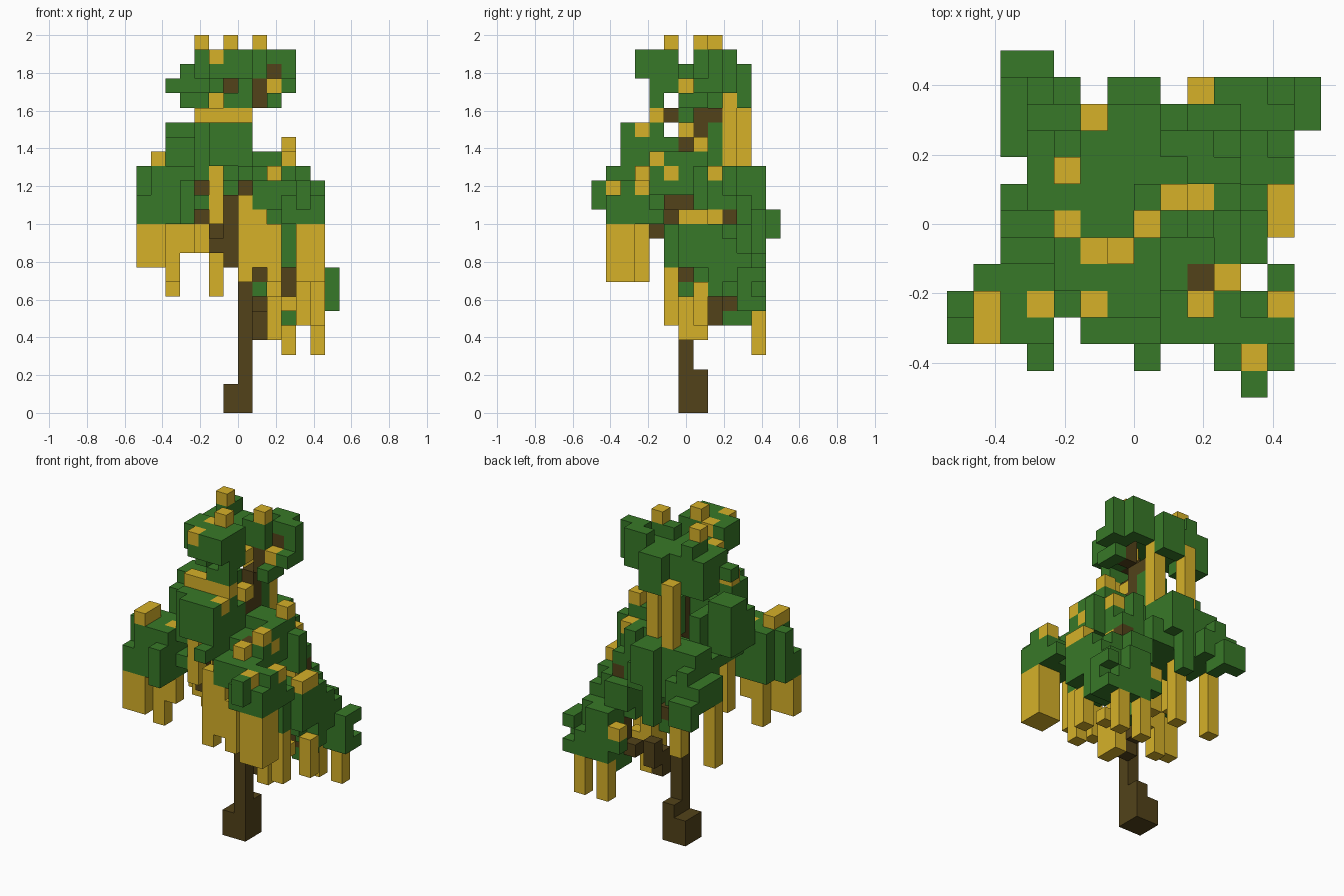
import bpy
import bmesh
from mathutils import Vector

cube = bpy.data.objects.get("Cube")
if cube:
    bpy.data.objects.remove(cube, do_unlink=True)

UNIT = 2 / 26                      # edge of one block
ORIGIN = Vector((-7, -6.5, 0))     # block grid corner
cells = {}                         # block position -> (part, material index)


def make_material(name, colour):
    mat = bpy.data.materials.new(name)
    mat.use_nodes = True
    mat.diffuse_color = (*colour, 1)
    mat.node_tree.nodes["Principled BSDF"].inputs["Base Color"].default_value = (*colour, 1)
    return mat


materials = [make_material("bark brown", (.085, .055, .01)),
             make_material("leaf green", (.039, .19, .021)),
             make_material("blossom yellow", (.67, .44, .022))]


def span(v):
    return range(v, v + 1) if isinstance(v, int) else range(v[0], v[1] + 1)


# Each box is (x, y, z) on the block grid: one position or a first and last one
def fill(part, material, boxes):
    for x, y, z in boxes:
        for i in span(x):
            for j in span(y):
                for k in span(z):
                    cells[i, j, k] = (part, material)


def wood(part, *boxes):
    fill(part, 0, boxes)


def leaves(part, *boxes):
    fill(part, 1, boxes)


def blossom(part, *boxes):
    fill(part, 2, boxes)


# Low branch on the left, towards the back
leaves("low_left_canopy",
       (13, 10, (7, 9)), (13, 11, 9), (13, 11, 7),
       (12, (10, 11), (7, 8)), (12, 10, (9, 10)), (12, 9, 9),
       (11, (9, 11), (8, 9)), ((11, 12), 8, (8, 9)),
       ((10, 11), (10, 11), 10), (10, (10, 11), (7, 9)),
       (10, (9, 10), 6), (11, 11, 7), (9, 11, 8))
blossom("low_left_canopy",
        (9, 11, 9), (12, 11, (4, 6)), (10, 11, (4, 6)))

# Left side canopy with hanging strands
leaves("left_canopy",
       ((9, 11), (5, 9), (10, 12)), ((9, 10), 10, (11, 12)),
       (12, (6, 8), (10, 12)), (12, 9, (10, 11)),
       (8, 6, 8), (11, 7, 9))
blossom("left_canopy",
        (12, (6, 7), 13), (10, 8, 13), (12, 7, (6, 8)),
        (11, 5, (6, 9)), (9, 7, (5, 9)), (9, 6, (5, 7)), (10, 7, 7))

# Front left canopy with hanging strands
leaves("front_left_canopy",
       ((10, 12), (1, 2), (13, 14)), ((9, 12), 3, (13, 14)),
       (10, (2, 3), 15), ((11, 12), 2, 15), (11, 0, (14, 15)),
       (12, 4, 13), ((8, 9), (2, 3), (14, 15)), (7, (1, 3), 16))
blossom("front_left_canopy",
        (11, 1, 15), (12, 3, 15), (9, 3, 16),
        ((11, 12), (1, 2), (9, 12)), (7, 2, (9, 14)),
        (8, 2, (10, 13)), (9, (2, 3), (9, 12)))

# Front right canopy with hanging strands
leaves("front_right_canopy",
       (0, 2, (13, 14)), (0, 3, (13, 16)),
       ((1, 3), (2, 4), (13, 16)), (3, 1, (13, 15)),
       (4, (3, 4), 14), (4, (3, 4), 16))
blossom("front_right_canopy",
        (1, (2, 3), 17), (3, 3, 16), ((0, 1), 2, (10, 12)),
        (2, 3, (9, 12)), (3, 3, (11, 12)), (5, 3, (13, 16)))

# Back right canopy with hanging strands
leaves("back_right_canopy",
       ((2, 3), 12, (12, 13)), ((2, 4), 11, (13, 14)), (3, 11, (12, 15)),
       ((2, 4), (9, 10), (13, 14)), ((3, 4), (9, 10), (15, 16)),
       (3, 8, (13, 15)), (2, (5, 7), 16), (3, (5, 7), (15, 16)))
blossom("back_right_canopy",
        (2, 9, (8, 12)), (5, 9, (8, 12)),
        (4, 5, (11, 12)), (3, 6, (11, 14)))

# Back and middle canopy
leaves("middle_canopy",
       ((5, 8), (9, 10), (13, 14)), ((5, 7), (9, 10), (15, 16)),
       ((6, 7), 11, (14, 16)), (6, 11, (11, 13)),
       ((4, 8), (7, 8), (13, 15)), ((8, 10), (5, 8), (15, 16)),
       ((9, 10), (7, 8), 14), (9, 9, (13, 16)), (10, 9, 14),
       (11, 7, (14, 16)), ((8, 10), (6, 7), 17),
       ((8, 10), 4, (15, 16)), (10, 5, 17))
blossom("middle_canopy",
        (10, 7, 18), (10, 4, 17), (10, 5, 16), (10, 8, 16))

# Upper canopy under the crown
leaves("upper_canopy",
       ((2, 3), (6, 7), (17, 19)), (4, (6, 8), (16, 18)),
       ((4, 7), (3, 5), (17, 18)), ((2, 3), 5, (17, 18)),
       ((5, 7), 2, (17, 19)), ((4, 6), 3, 19), ((4, 7), 4, 19),
       ((6, 7), 8, (17, 19)), (6, 6, 20))
blossom("upper_canopy",
        (7, 3, 19), (7, 6, 19), ((4, 7), 4, 20))

# Crown in loose clumps, with blossoms on top and strands at the back
leaves("crown",
       ((5, 7), (3, 5), (23, 24)), (4, (4, 5), (23, 24)),
       ((5, 6), 6, 23), (5, 4, 22), (7, (4, 5), 22), ((6, 7), 4, 21),
       ((3, 5), (7, 9), (22, 23)), ((3, 4), (8, 9), 21), (2, 7, 22),
       (4, (8, 9), 24), ((6, 8), (7, 9), 23), ((7, 8), 7, 24),
       ((6, 7), 10, (21, 23)), ((8, 9), 9, (22, 24)),
       ((9, 10), 8, (22, 24)), (9, (6, 7), 21), (10, 7, 22))
blossom("crown",
        (9, 7, 22), (7, 6, 22), (4, 6, 23), (5, 3, 24), (5, 5, 24),
        (6, 5, 25), (8, 7, 25), (4, 8, 25),
        (7, 9, (17, 21)), (5, 10, (17, 21)))

# Trunk
wood("trunk",
     (7, 6, (0, 9)), (6, (6, 7), (0, 1)), (7, 7, (0, 2)),
     (6, (5, 6), (10, 14)), (7, (5, 6), (14, 15)), (7, 6, (16, 18)),
     (7, 7, (18, 20)), (7, 8, 20), (8, 7, (21, 22)), (9, 8, 23),
     (6, 5, 20), (6, 5, 22))

# Branches
wood("branches",
     (5, (4, 5), 12), (5, 5, 11), (4, 5, (13, 15)),
     (8, 7, (5, 6)), (8, 8, (6, 7)), ((9, 10), 9, 7),
     (10, 9, (8, 9)), (8, 6, 9), (10, 9, 13), (9, 4, 16))

# Turn the outer block sides into one mesh per part
for name in sorted({p for p, m in cells.values()}):
    bm = bmesh.new()
    for pos, (owner, material) in cells.items():
        for axis, side in ((a, s) for a in range(3) for s in (-1, 1)):
            n = Vector([side * (a == axis) for a in range(3)])
            if owner != name or tuple(int(a + b) for a, b in zip(pos, n)) in cells:
                continue
            u = Vector([.5 * (a == (axis + 1) % 3) for a in range(3)])
            v = n.cross(u)
            mid = Vector(pos) + Vector((.5, .5, .5)) + n / 2 + ORIGIN
            corners = (mid - u - v, mid + u - v, mid + u + v, mid - u + v)
            face = bm.faces.new([bm.verts.new(c * UNIT) for c in corners])
            face.material_index = material
    bmesh.ops.remove_doubles(bm, verts=bm.verts, dist=UNIT / 100)
    mesh = bpy.data.meshes.new(name)
    bm.to_mesh(mesh)
    bm.free()
    for mat in materials:
        mesh.materials.append(mat)
    bpy.context.collection.objects.link(bpy.data.objects.new(name, mesh))
